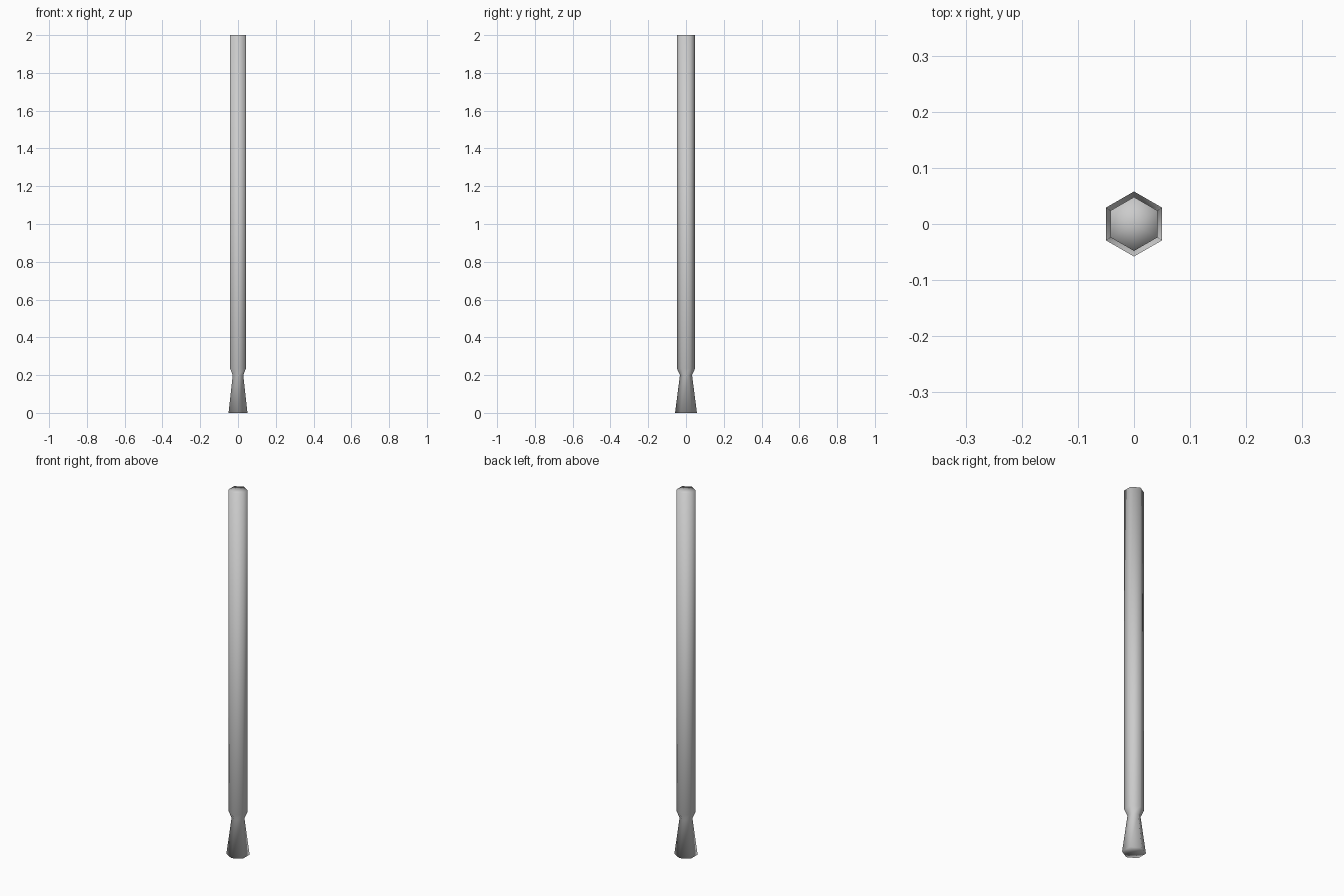
import bpy, bmesh
from math import cos, sin, pi

if "Cube" in bpy.data.objects:
    bpy.data.objects.remove(bpy.data.objects["Cube"])

# (radius, height) profile: flared foot, narrow neck, long shaft
PROFILE = [(0.058, 0.0), (0.032, 0.20), (0.048, 0.235), (0.048, 2.0)]
SIDES = 6

bm = bmesh.new()
rings = []
for r, z in PROFILE:
    angles = [pi / 2 + 2 * pi * i / SIDES for i in range(SIDES)]
    rings.append([bm.verts.new((r * cos(a), r * sin(a), z)) for a in angles])

# Side walls
for low, high in zip(rings, rings[1:]):
    for i in range(SIDES):
        j = (i + 1) % SIDES
        bm.faces.new((low[i], low[j], high[j], high[i]))

# Fan caps at foot and top
for ring, z in ((rings[0], 0.0), (rings[-1], 2.0)):
    centre = bm.verts.new((0, 0, z))
    for i in range(SIDES):
        bm.faces.new((ring[i], ring[(i + 1) % SIDES], centre))

bmesh.ops.recalc_face_normals(bm, faces=bm.faces)
for f in bm.faces:
    f.smooth = True

mesh = bpy.data.meshes.new("hexagonal_rod")
bm.to_mesh(mesh)
bm.free()
rod = bpy.data.objects.new("hexagonal_rod", mesh)
bpy.context.collection.objects.link(rod)
